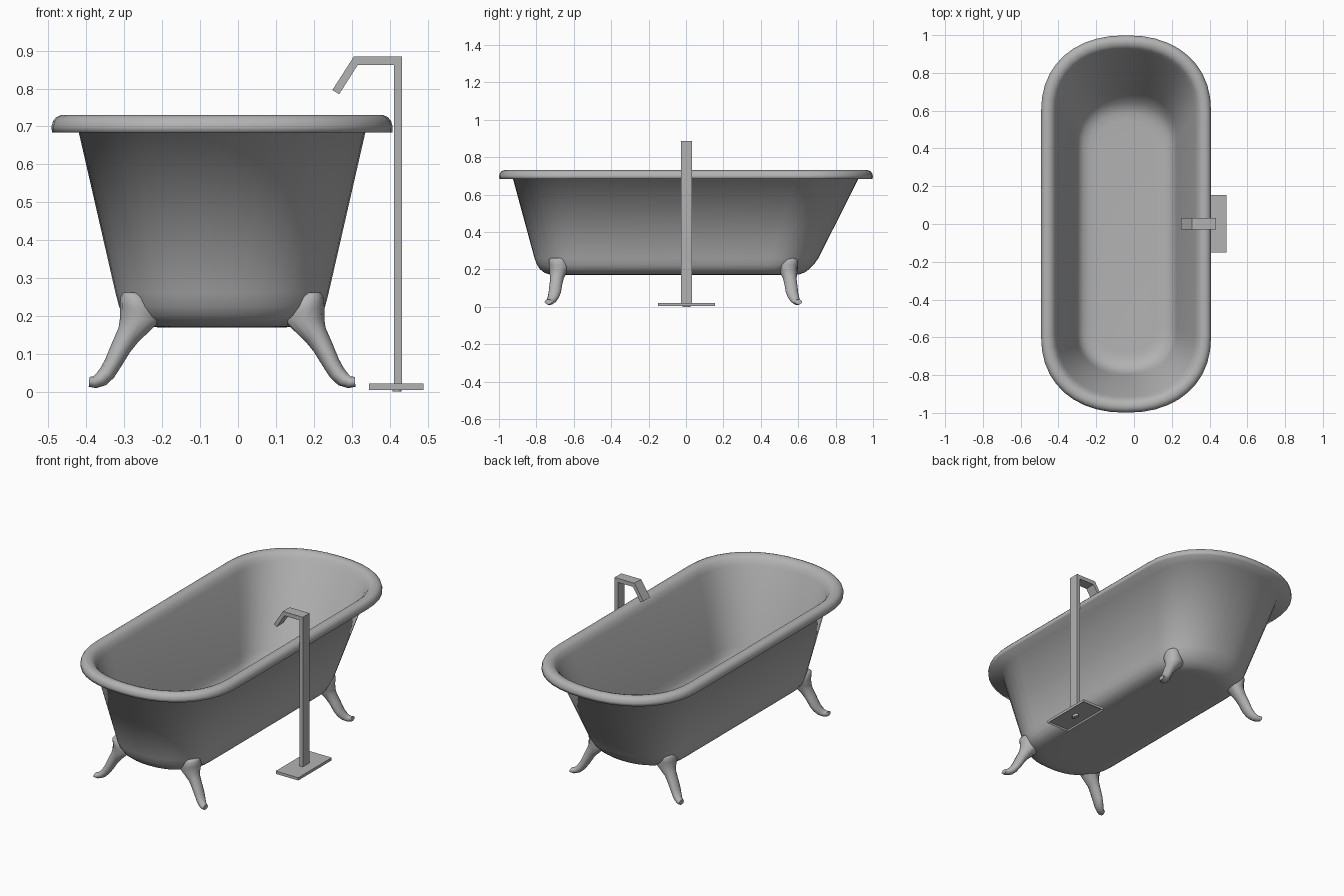
import bpy, bmesh, math
from mathutils import Vector

if "Cube" in bpy.data.objects:
    bpy.data.objects.remove(bpy.data.objects["Cube"])

CX = -0.042   # tub centre line
SEG = 20      # segments per rounded end

grey = bpy.data.materials.new("dark_grey")
grey.diffuse_color = (.45, .45, .45, 1)
grey.use_nodes = True
grey.node_tree.nodes["Principled BSDF"].inputs["Base Color"].default_value = grey.diffuse_color


def finish(name, bm, angle=42):
    """Make an object; angle 0 is flat, 180 fully smooth."""
    bmesh.ops.recalc_face_normals(bm, faces=bm.faces)
    me = bpy.data.meshes.new(name)
    bm.to_mesh(me)
    bm.free()
    me.materials.append(grey)
    ob = bpy.data.objects.new(name, me)
    bpy.context.collection.objects.link(ob)
    if angle:
        bpy.ops.object.select_all(action='DESELECT')
        ob.select_set(True)
        bpy.context.view_layer.objects.active = ob
        bpy.ops.object.shade_smooth_by_angle(angle=math.radians(angle))
    return ob


def loft(name, rings, angle=42):
    """Skin a list of point rings and cap both ends."""
    bm = bmesh.new()
    vs = [[bm.verts.new(p) for p in r] for r in rings]
    n = len(vs[0])
    for a, b in zip(vs, vs[1:]):
        for i in range(n):
            j = (i + 1) % n
            bm.faces.new((a[i], a[j], b[j], b[i]))
    bm.faces.new(vs[0])
    bm.faces.new(vs[-1])
    return finish(name, bm, angle)


def oval(z, a, y0, y1):
    """Slightly squared stadium: half width a, reaching from y0 to y1."""
    b = 0.9 * a
    pts = []
    for end, s in ((y1, 1), (y0, -1)):
        for i in range(SEG + 1):
            t = math.pi * i / SEG
            c, h = math.cos(t), max(0, math.sin(t))
            c, h = math.copysign(abs(c) ** .9, c), h ** .9
            pts.append((CX + s * a * c, end - s * b + s * b * h, z))
    return pts


# Tub: outer wall, rolled rim, inner wall and floor in one skin
wall = [(.170, .17, -.69, .56), (.172, .205, -.725, .60), (.182, .238, -.757, .632),
        (.20, .26, -.78, .657), (.225, .272, -.797, .683), (.26, .281, -.81, .708),
        (.684, .378, -.925, .922)]
rim = [(.684, .449), (.70, .450), (.714, .446), (.724, .438), (.730, .425), (.730, .410),
       (.725, .395), (.715, .383), (.70, .374)]
T = 0.012


def shrink(r, t):
    z, a, y0, y1 = r
    return (z + t * max(0, min(1, (.6 - z) / .3)), a - t, y0 + t, y1 - t)


rings = [oval(*r) for r in wall]
for z, a in rim:
    d = a - .378
    rings.append(oval(z, a, -.927 - d, .927 + d))
rings += [oval(*shrink(r, T)) for r in reversed(wall)]
loft("bathtub", rings, 180)

# Helper solid that keeps the legs from poking into the basin
cutter = loft("leg_trim_helper", [oval(*shrink(r, T / 2)) for r in wall], 0)
cutter.hide_render = True
cutter.display_type = 'WIRE'

# Legs: outward offset, y distance, height, radius in bend, lateral radius
path = [(.236, .685, .262, .024, .036), (.232, .685, .250, .036, .048),
        (.222, .677, .222, .048, .055), (.215, .683, .190, .055, .048),
        (.247, .690, .150, .032, .036), (.266, .696, .118, .027, .034),
        (.288, .702, .075, .023, .033), (.303, .710, .050, .022, .030),
        (.319, .719, .033, .020, .026), (.336, .729, .025, .016, .023),
        (.351, .736, .026, .013, .020)]


def leg(name, sx, sy, shift):
    rs = []
    for i, (u, y, z, w, l) in enumerate(path):
        p, q = path[max(i - 1, 0)], path[min(i + 1, len(path) - 1)]
        d = Vector((q[0] - p[0], q[2] - p[2])).normalized()
        if i < 4:
            d = Vector((0, -1))
        ring = []
        for k in range(12):
            t = 2 * math.pi * k / 12
            c = w * math.cos(t)
            ring.append((CX + sx * (u - d.y * c), sy * (y - shift + l * math.sin(t)),
                         max(z + d.x * c, .008)))
        rs.append(ring)
    ob = loft(name, rs, 60)
    m = ob.modifiers.new("trim", 'BOOLEAN')
    m.operation = 'DIFFERENCE'
    m.solver = 'EXACT'
    m.object = cutter


for sx, side in ((-1, "left"), (1, "right")):
    leg("front_leg_" + side, sx, -1, 0)
    leg("back_leg_" + side, sx, 1, .135)

# Tap: square column with bent spout, extruded from a side profile
prof = [(.411, .015), (.433, .015), (.433, .885), (.306, .885), (.249, .796),
        (.267, .785), (.316, .862), (.411, .862)]
loft("tap_column_and_spout", [[(x, y, z) for x, z in prof] for y in (-.028, .033)], 0)

# Floor plate, recessed underneath
bm = bmesh.new()
bmesh.ops.create_cube(bm, size=1)
for v in bm.verts:
    v.co = Vector((.418 + v.co.x * .144, .002 + v.co.y * .304, .013 + v.co.z * .016))
bm.normal_update()
under = [f for f in bm.faces if f.normal.z < -.9]
bmesh.ops.inset_region(bm, faces=under, thickness=.006)
for v in under[0].verts:
    v.co.z += .009
finish("tap_base_plate", bm, 0)

# Pipe stub under the plate
stub = [[(.42 + .012 * math.cos(k * math.pi / 8), .002 + .022 * math.sin(k * math.pi / 8), z)
         for k in range(16)] for z in (0, .015)]
loft("tap_inlet_pipe", stub)
